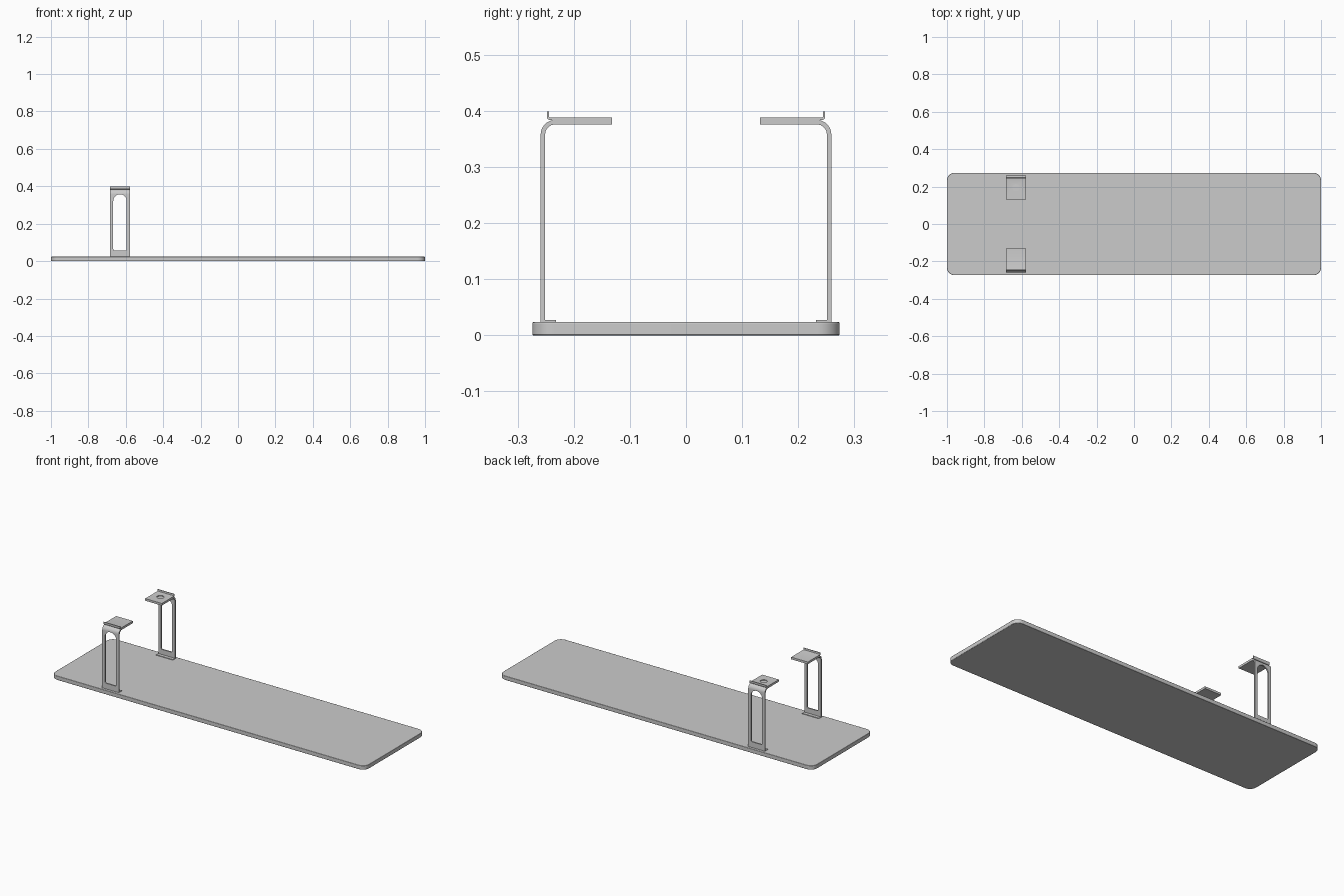
import bpy, bmesh, math

if "Cube" in bpy.data.objects:
    bpy.data.objects.remove(bpy.data.objects["Cube"])

CX, HALF_W = -0.631, 0.053      # bracket centre and half width in x


def arc(cx, cy, r, a0, a1, n=8):
    return [(cx + r * math.cos(math.radians(a0 + (a1 - a0) * i / n)),
             cy + r * math.sin(math.radians(a0 + (a1 - a0) * i / n))) for i in range(n + 1)]


def prism(name, pts, place, lo, hi):
    """Extrude a 2D outline between lo and hi; place maps (u, v, depth) to xyz."""
    bm = bmesh.new()
    a = [bm.verts.new(place(u, v, lo)) for u, v in pts]
    b = [bm.verts.new(place(u, v, hi)) for u, v in pts]
    bm.faces.new(a)
    bm.faces.new(b)
    for i in range(len(pts)):
        j = (i + 1) % len(pts)
        bm.faces.new((a[i], a[j], b[j], b[i]))
    bmesh.ops.recalc_face_normals(bm, faces=bm.faces)
    me = bpy.data.meshes.new(name)
    bm.to_mesh(me)
    bm.free()
    ob = bpy.data.objects.new(name, me)
    bpy.context.collection.objects.link(ob)
    return ob


def smooth(ob):
    bpy.ops.object.select_all(action='DESELECT')
    ob.select_set(True)
    bpy.context.view_layer.objects.active = ob
    bpy.ops.object.shade_smooth_by_angle(angle=math.radians(30))


def cut(ob, cutter):
    mod = ob.modifiers.new("cut", 'BOOLEAN')
    mod.operation = 'DIFFERENCE'
    mod.solver = 'EXACT'
    mod.object = cutter
    bpy.context.view_layer.objects.active = ob
    bpy.ops.object.modifier_apply(modifier=mod.name)
    bpy.data.objects.remove(cutter)


def rounded(x0, x1, y0, y1, r_low, r_high):
    return (arc(x1 - r_low, y0 + r_low, r_low, -90, 0) + arc(x1 - r_high, y1 - r_high, r_high, 0, 90)
            + arc(x0 + r_high, y1 - r_high, r_high, 90, 180) + arc(x0 + r_low, y0 + r_low, r_low, 180, 270))


# Board with rounded corners and a slightly eased edge
board = prism("board", rounded(-1, 1, -0.274, 0.274, 0.04, 0.04), lambda u, v, d: (u, v, d), 0, 0.0235)
bev = board.modifiers.new("edge", 'BEVEL')
bev.width, bev.segments, bev.limit_method = 0.002, 2, 'ANGLE'
bev.angle_limit = math.radians(60)
smooth(board)

# Bracket outlines, u = distance from the centre line, v = height
bracket_outline = ([(0.232, 0.0235), (0.259, 0.0235)] + arc(0.233, 0.358, 0.026, 0, 90)
                   + [(0.132, 0.384), (0.132, 0.376)] + arc(0.233, 0.358, 0.018, 90, 0)
                   + [(0.251, 0.027), (0.232, 0.027)])
pad_outline = ([(0.132, 0.384)] + arc(0.2425, 0.3895, 0.0055, -90, 0, 5)
               + [(0.248, 0.399), (0.2445, 0.399)] + arc(0.2425, 0.3905, 0.002, 0, -90, 3)
               + [(0.132, 0.3885)])

for side, label in ((-1, "front"), (1, "back")):
    along_x = lambda u, v, d, s=side: (CX + d, s * u, v)

    # Bent bracket with an arched slot in the upright
    bracket = prism(label + "_bracket", bracket_outline, along_x, -HALF_W, HALF_W)
    slot = prism("slot_cutter", rounded(CX - 0.036, CX + 0.036, 0.056, 0.357, 0.008, 0.0355),
                 lambda u, v, d, s=side: (u, s * d, v), 0.245, 0.27)
    cut(bracket, slot)
    smooth(bracket)

    # Grip pad with an upturned lip; only the back one has a screw hole
    pad = prism(label + "_pad", pad_outline, along_x, -HALF_W, HALF_W)
    if side > 0:
        cut(pad, prism("hole_cutter", arc(CX, 0.194, 0.019, 0, 348.75, 31),
                       lambda u, v, d: (u, v, d), 0.38, 0.40))
    smooth(pad)
